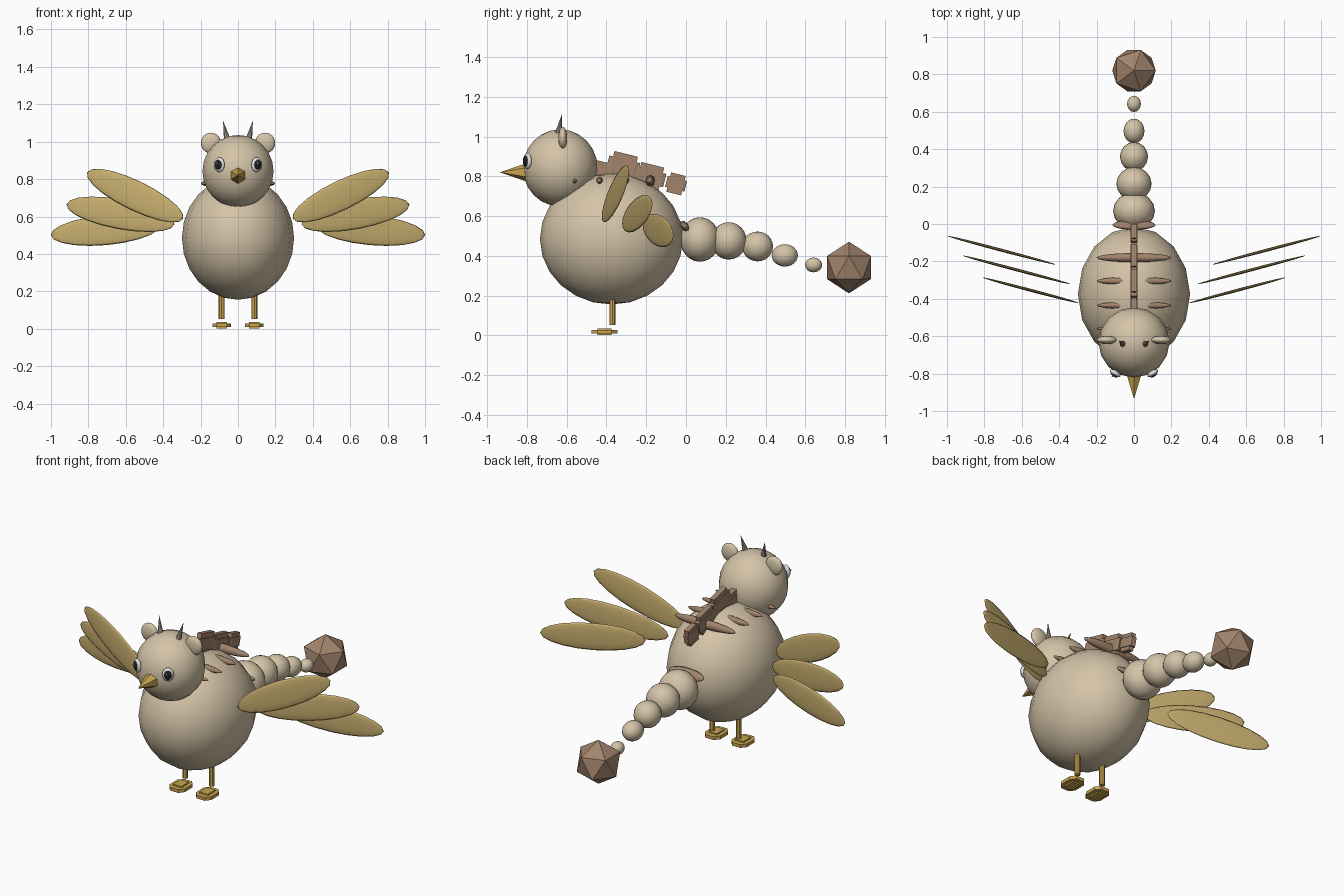
import bpy, bmesh
from math import radians, pi
from mathutils import Matrix, Vector, Euler

cube = bpy.data.objects.get("Cube")
if cube:
    bpy.data.objects.remove(cube)


def material(name, rgb):
    m = bpy.data.materials.new(name)
    m.use_nodes = True
    m.diffuse_color = (*rgb, 1)
    m.node_tree.nodes["Principled BSDF"].inputs["Base Color"].default_value = (*rgb, 1)
    return m


CREAM = material("cream", (0.66, 0.55, 0.39))
STRAW = material("straw", (0.58, 0.43, 0.16))
GOLD = material("gold", (0.58, 0.38, 0.08))
BROWN = material("brown", (0.36, 0.23, 0.15))
GREY = material("horn grey", (0.33, 0.30, 0.25))
WHITE = material("eye white", (0.75, 0.75, 0.75))
BLACK = material("pupil black", (0.015, 0.015, 0.02))


def finish(name, bm, mat, smooth):
    me = bpy.data.meshes.new(name)
    bm.to_mesh(me)
    bm.free()
    me.materials.append(mat)
    if smooth:
        me.shade_smooth()
    ob = bpy.data.objects.new(name, me)
    bpy.context.collection.objects.link(ob)
    return ob


def ellipsoid(name, loc, radii, mat, rot=(0, 0, 0), seg=16, rings=12, axis="Z"):
    """Low-poly smooth ellipsoid; axis picks where its poles lie."""
    turn = {"Z": Matrix(), "X": Matrix.Rotation(pi / 2, 4, "Y"),
            "Y": Matrix.Rotation(pi / 2, 4, "X")}[axis]
    bm = bmesh.new()
    bmesh.ops.create_uvsphere(bm, u_segments=seg, v_segments=rings, radius=1)
    bm.transform(Matrix.LocRotScale(Vector(loc), Euler(rot), Vector(radii)) @ turn)
    return finish(name, bm, mat, True)


def cone(name, base, tip, radius, mat, sides, top=0.0):
    base, tip = Vector(base), Vector(tip)
    d = tip - base
    bm = bmesh.new()
    bmesh.ops.create_cone(bm, cap_ends=True, segments=sides, radius1=radius,
                          radius2=top, depth=d.length)
    turn = d.to_track_quat("Z", "Y").to_matrix().to_4x4()
    bm.transform(Matrix.Translation((base + tip) / 2) @ turn)
    return finish(name, bm, mat, False)


def stepped_block(name, loc, size, core, mat, tilt=0):
    """Chamfered plate with a smaller, taller core standing through it."""
    bm = bmesh.new()
    plate = []
    for sx, sy in ((1, core), (core, 1)):
        vs = bmesh.ops.create_cube(bm, size=1)["verts"]
        bmesh.ops.scale(bm, verts=vs, vec=(sx, sy, 0.55))
        plate += vs
    hull = bmesh.ops.convex_hull(bm, input=plate)
    inner = [g for g in hull["geom_interior"] if isinstance(g, bmesh.types.BMVert)]
    bmesh.ops.delete(bm, geom=inner, context="VERTS")
    vs = bmesh.ops.create_cube(bm, size=1)["verts"]
    bmesh.ops.scale(bm, verts=vs, vec=(core, core, 1))
    bm.transform(Matrix.LocRotScale(Vector(loc), Euler((tilt, 0, 0)), Vector(size)))
    return finish(name, bm, mat, False)


# Body and head
ellipsoid("body", (0, -0.375, 0.485), (0.30, 0.36, 0.33), CREAM)
ellipsoid("head", (0, -0.633, 0.842), (0.19, 0.188, 0.194), CREAM)
cone("beak", (0, -0.80, 0.82), (0, -0.936, 0.82), 0.047, GOLD, 6)

# Paired parts
for side, s in (("left", 1), ("right", -1)):
    # Eyes: flattened, turned outward, with a pupil and a glint
    yaw = s * radians(31)
    out = Matrix.Rotation(yaw, 3, "Z") @ Vector((0, -1, 0))
    eye = Vector((s * 0.10, -0.798, 0.877))
    ellipsoid(side + "_eye", eye, (0.032, 0.016, 0.04), WHITE, (0, 0, yaw), axis="Y")
    ellipsoid(side + "_pupil", eye + out * 0.012, (0.021, 0.008, 0.027), BLACK,
              (0, 0, yaw), axis="Y")
    ellipsoid(side + "_glint", eye + out * 0.020 + Vector((-0.006, 0, 0.008)),
              (0.005, 0.003, 0.005), WHITE, (0, 0, yaw), seg=8, rings=6)

    # Ears and horns
    ellipsoid(side + "_ear", (s * 0.145, -0.62, 0.993), (0.054, 0.022, 0.055), CREAM)
    cone(side + "_horn", (s * 0.055, -0.645, 1.0), (s * 0.08, -0.624, 1.113),
         0.02, GREY, 8)

    # Wing feathers fan from steep to drooping
    feathers = ((0.55, -0.355, 0.712, 25, 0.293),
                (0.628, -0.245, 0.612, 10, 0.303),
                (0.709, -0.14, 0.527, -5, 0.303))
    for i, (x, y, z, lift, length) in enumerate(feathers, 1):
        ellipsoid(f"{side}_feather_{i}", (s * x, y, z), (length, 0.008, 0.08), STRAW,
                  (0, -s * radians(lift), s * radians(14.8)), seg=12, rings=10, axis="X")

    # Legs and feet
    cone(side + "_leg", (s * 0.087, -0.37, 0.052), (s * 0.087, -0.37, 0.19),
         0.016, GOLD, 8, top=0.016)
    stepped_block(side + "_foot", (s * 0.087, -0.41, 0.018), (0.10, 0.13, 0.035),
                  0.55, GOLD)

# Tail beads shrinking toward the club
beads = ((0.07, 0.482, 0.112, 0.10), (0.215, 0.475, 0.094, 0.09),
         (0.36, 0.447, 0.075, 0.078), (0.497, 0.402, 0.056, 0.066),
         (0.642, 0.354, 0.037, 0.043))
for i, (y, z, r, ry) in enumerate(beads, 1):
    ellipsoid(f"tail_bead_{i}", (0, y, z), (r, ry, r), CREAM)

# Faceted tail club
bm = bmesh.new()
bmesh.ops.create_icosphere(bm, subdivisions=1, radius=0.13)
bm.transform(Matrix.Translation((0, 0.82, 0.341)))
finish("tail_club", bm, BROWN, False)

# Ribs lying across the back, and a short one at the tail root
for i, (y, r) in enumerate(((-0.18, 0.029), (-0.305, 0.026),
                            (-0.435, 0.024), (-0.56, 0.02)), 1):
    ellipsoid(f"rib_{i}", (0, y, 0.777), (0.2, r * 0.85, r), BROWN,
              seg=8, rings=10, axis="X")
ellipsoid("tail_rib", (0, -0.005, 0.547), (0.115, 0.02, 0.034), BROWN,
          (radians(40), 0, 0), seg=8, rings=10, axis="X")

# Spine blocks following the slope of the back
for i, (y, z, length, height) in enumerate(((-0.42, 0.822, 0.12, 0.10),
                                            (-0.316, 0.852, 0.16, 0.125),
                                            (-0.182, 0.797, 0.155, 0.125),
                                            (-0.05, 0.762, 0.10, 0.10)), 1):
    stepped_block(f"spine_block_{i}", (0, y, z), (0.038, length, height),
                  0.76, BROWN, radians(-14))
